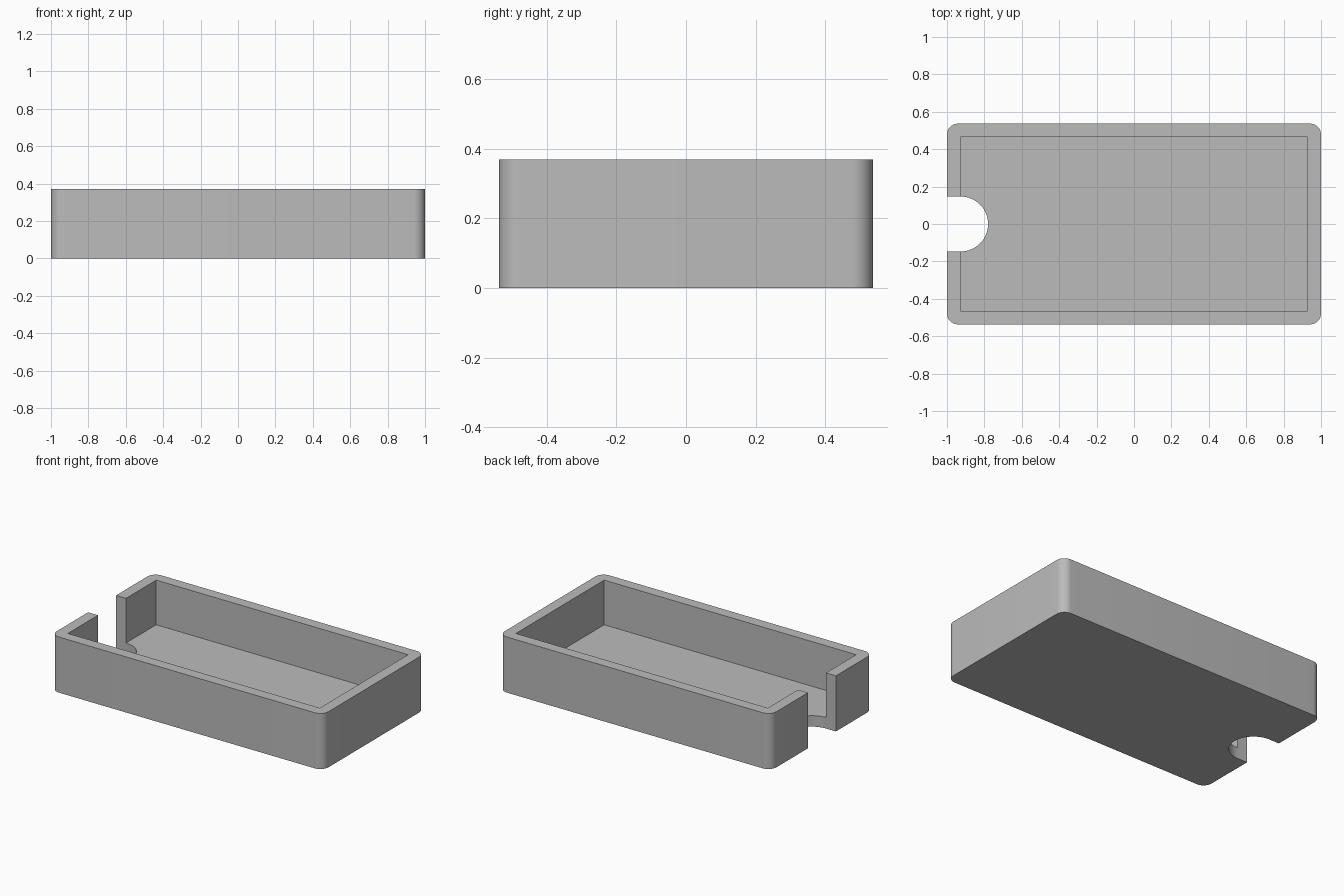
import bpy, bmesh
from math import cos, sin, pi, radians

if "Cube" in bpy.data.objects:
    bpy.data.objects.remove(bpy.data.objects["Cube"], do_unlink=True)

HALF_X, HALF_Y, HEIGHT = 1.0, 0.537, 0.37
WALL, FLOOR = 0.073, 0.073
CORNER, NOTCH = 0.06, 0.147

grey = bpy.data.materials.new("plain grey")
grey.use_nodes = True
grey.diffuse_color = (0.5, 0.5, 0.5, 1)
grey.node_tree.nodes["Principled BSDF"].inputs["Base Color"].default_value = (0.5, 0.5, 0.5, 1)


def arc(cx, cy, r, start, end, steps):
    angles = [start + (end - start) * i / steps for i in range(steps + 1)]
    return [(cx + r * cos(a), cy + r * sin(a)) for a in angles]


def prism(name, outline, z0, z1):
    """Extrude a counter-clockwise outline from z0 to z1."""
    bm = bmesh.new()
    base = bm.faces.new([bm.verts.new((x, y, z0)) for x, y in outline])
    top = bmesh.ops.extrude_face_region(bm, geom=[base])["geom"]
    bmesh.ops.translate(bm, vec=(0, 0, z1 - z0),
                        verts=[v for v in top if isinstance(v, bmesh.types.BMVert)])
    bmesh.ops.recalc_face_normals(bm, faces=bm.faces)
    mesh = bpy.data.meshes.new(name)
    bm.to_mesh(mesh)
    bm.free()
    mesh.materials.append(grey)
    obj = bpy.data.objects.new(name, mesh)
    bpy.context.collection.objects.link(obj)
    return obj


def cut(target, cutter):
    cutter.hide_render = True
    mod = target.modifiers.new("cut", "BOOLEAN")
    mod.operation, mod.solver, mod.object = "DIFFERENCE", "EXACT", cutter
    bpy.context.view_layer.objects.active = target
    bpy.ops.object.modifier_apply(modifier=mod.name)
    bpy.data.objects.remove(cutter, do_unlink=True)


# Outer block with rounded vertical corners
outline = []
for i, (sx, sy) in enumerate([(1, 1), (-1, 1), (-1, -1), (1, -1)]):
    outline += arc(sx * (HALF_X - CORNER), sy * (HALF_Y - CORNER), CORNER,
                   i * pi / 2, (i + 1) * pi / 2, 12)
tray = prism("open_tray", outline, 0, HEIGHT)

# Square-cornered cavity
ix, iy = HALF_X - WALL, HALF_Y - WALL
cut(tray, prism("cavity_cutter", [(ix, iy), (-ix, iy), (-ix, -iy), (ix, -iy)], FLOOR, HEIGHT + 0.1))

# Round-ended thumb notch through the right end wall and floor
notch = arc(-ix, 0, NOTCH, -pi / 2, pi / 2, 32) + [(-1.2, NOTCH), (-1.2, -NOTCH)]
cut(tray, prism("notch_cutter", notch, -0.1, HEIGHT + 0.1))

# Smooth the curved corners, keep the edges crisp
bpy.ops.object.select_all(action="DESELECT")
tray.select_set(True)
bpy.context.view_layer.objects.active = tray
bpy.ops.object.shade_smooth_by_angle(angle=radians(30))
